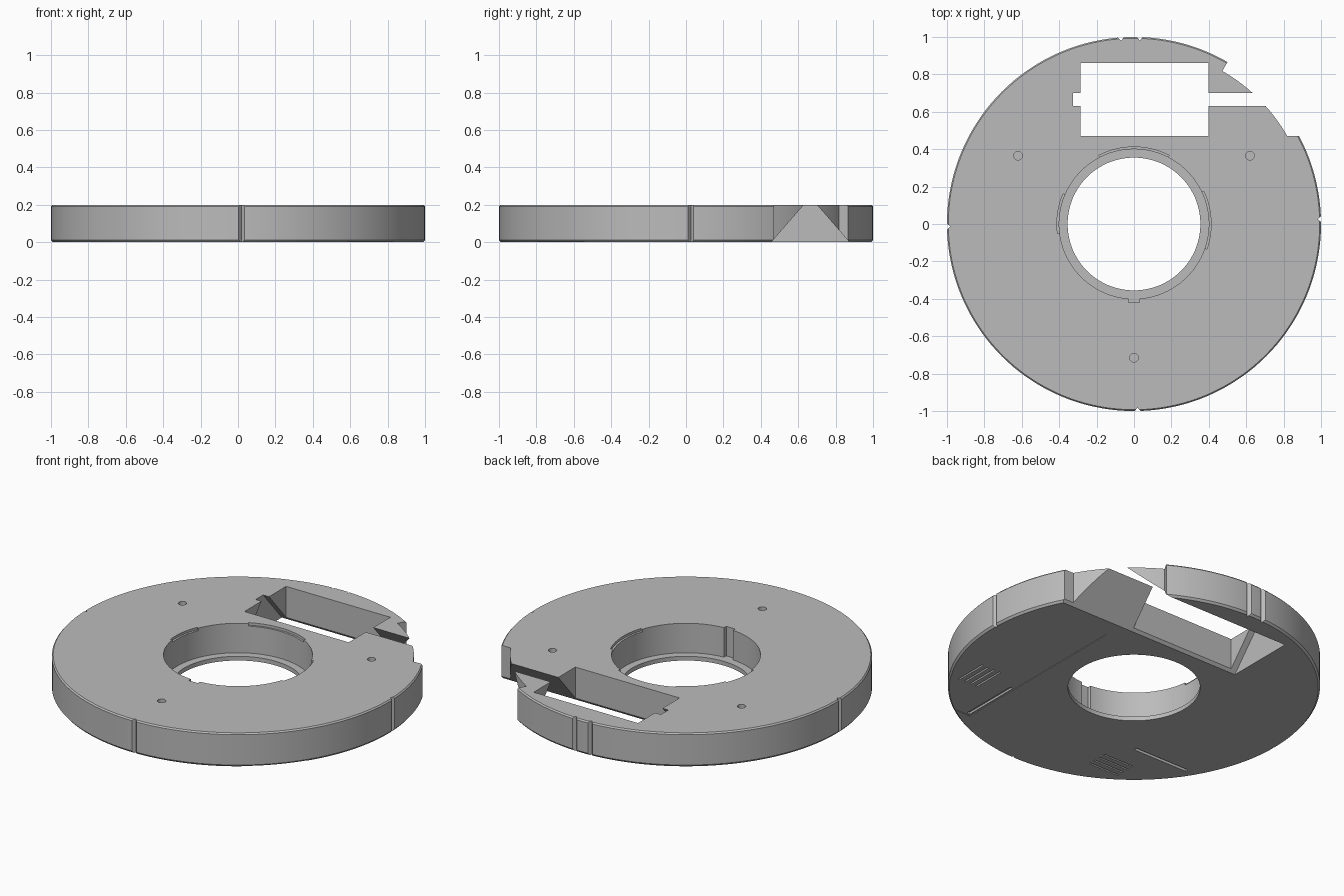
import bpy, bmesh
from math import sin, cos, pi, radians
from mathutils import Matrix

cube = bpy.data.objects.get("Cube")
if cube:
    bpy.data.objects.remove(cube)

HEIGHT = 0.2
LIP = 0.025


def polar(r, deg):
    return (r * cos(radians(deg)), r * sin(radians(deg)))


def arc(r, start, end, steps):
    return [polar(r, start + (end - start) * i / steps) for i in range(steps + 1)]


def new_object(name, bm):
    bmesh.ops.recalc_face_normals(bm, faces=bm.faces)
    mesh = bpy.data.meshes.new(name)
    bm.to_mesh(mesh)
    bm.free()
    obj = bpy.data.objects.new(name, mesh)
    bpy.context.collection.objects.link(obj)
    return obj


def prism(name, outline, low, high, matrix=Matrix()):
    """Extrude a flat outline from low to high along z, then transform it."""
    bm = bmesh.new()
    face = bm.faces.new([bm.verts.new((x, y, low)) for x, y in outline])
    new = bmesh.ops.extrude_face_region(bm, geom=[face])["geom"]
    verts = [v for v in new if isinstance(v, bmesh.types.BMVert)]
    bmesh.ops.translate(bm, verts=verts, vec=(0, 0, high - low))
    bm.transform(matrix)
    return new_object(name, bm)


def rect(x0, x1, y0, y1):
    return [(x0, y0), (x1, y0), (x1, y1), (x0, y1)]


def lathe(name, profile, segments):
    """Revolve a closed (radius, z) profile about the z axis."""
    bm = bmesh.new()
    rings = []
    for i in range(segments):
        c, s = cos(2 * pi * i / segments), sin(2 * pi * i / segments)
        rings.append([bm.verts.new((r * c, r * s, z)) for r, z in profile])
    n = len(profile)
    for i in range(segments):
        a, b = rings[i], rings[(i + 1) % segments]
        for j in range(n):
            k = (j + 1) % n
            bm.faces.new((a[j], b[j], b[k], a[k]))
    return new_object(name, bm)


# Ring body with chamfered rim and a thin lip at the bottom of the bore
body = lathe("ring_body", [
    (0.355, 0), (0.99, 0), (1, 0.012), (1, HEIGHT - 0.008), (0.993, HEIGHT),
    (0.4, HEIGHT), (0.4, LIP), (0.355, LIP)], 144)

cutters = []


def cut(*args):
    cutters.append(prism("cutter", *args))


# Rim step beside the channel mouth
cut(arc(0.945, 29.8, 60, 16) + [polar(1.15, 60), (1.1, 0.47)], -0.1, 0.3)

# Undercut channel running out through the +x rim (outline in y, z)
along_x = Matrix(((0, 0, 1, 0), (1, 0, 0, 0), (0, 1, 0, 0), (0, 0, 0, 1)))
cut([(0.447, -0.01), (0.63, HEIGHT), (0.63, 0.25), (0.70, 0.25),
     (0.70, HEIGHT), (0.883, -0.01)], -0.325, 1.2, along_x)

# Rectangular window
cut(rect(-0.287, 0.397, 0.47, 0.86), -0.1, 0.3)

# Bore keyway and shallow arc recesses at the bore mouth
cut(rect(-0.03, 0.03, -0.42, -0.37), LIP, 0.3)
for mid, half in ((90, 27), (3, 22), (172, 15)):
    cut(arc(0.412, mid - half, mid + half, 16)
        + arc(0.38, mid + half, mid - half, 16), HEIGHT - 0.015, 0.3)

# Three blind pin holes
for x, y in ((-0.62, 0.365), (0.62, 0.365), (0, -0.715)):
    cut([(x + px, y + py) for px, py in arc(0.023, 0, 345, 23)], 0.1, 0.3)

# V notches around the rim
for angle in (1.5, 88.2, 94, 180.8, 271.1):
    cut([polar(0.982, angle), polar(1.02, angle - 1.8), polar(1.02, angle + 1.8)],
        -0.1, 0.3)

# Underside panels with slits, repeated at quarter turns
for turn in range(3):
    spin = Matrix.Rotation(-turn * pi / 2, 4, 'Z')
    cut(rect(0.48, 0.83, -0.8, 0.34), -0.1, 0.003, spin)
    cut(rect(0.49, 0.51, -0.79, -0.43), -0.1, 0.015, spin)
    for i in range(4):
        x = 0.65 + 0.04 * i
        cut(rect(x, x + 0.01, -0.54, -0.34), -0.1, 0.015, spin)

# Apply every cut, then drop the cutters
bpy.context.view_layer.objects.active = body
for cutter in cutters:
    cutter.hide_render = True
    mod = body.modifiers.new("cut", 'BOOLEAN')
    mod.operation = 'DIFFERENCE'
    mod.solver = 'EXACT'
    mod.object = cutter
    bpy.ops.object.modifier_apply(modifier=mod.name)
for cutter in cutters:
    bpy.data.objects.remove(cutter)

# Single plain grey
grey = bpy.data.materials.new("plain_grey")
grey.use_nodes = True
color = (0.5, 0.5, 0.5, 1)
grey.diffuse_color = color
grey.node_tree.nodes["Principled BSDF"].inputs["Base Color"].default_value = color
body.data.materials.clear()
body.data.materials.append(grey)

bpy.ops.object.select_all(action='DESELECT')
body.select_set(True)
bpy.ops.object.shade_smooth_by_angle(angle=radians(25))
